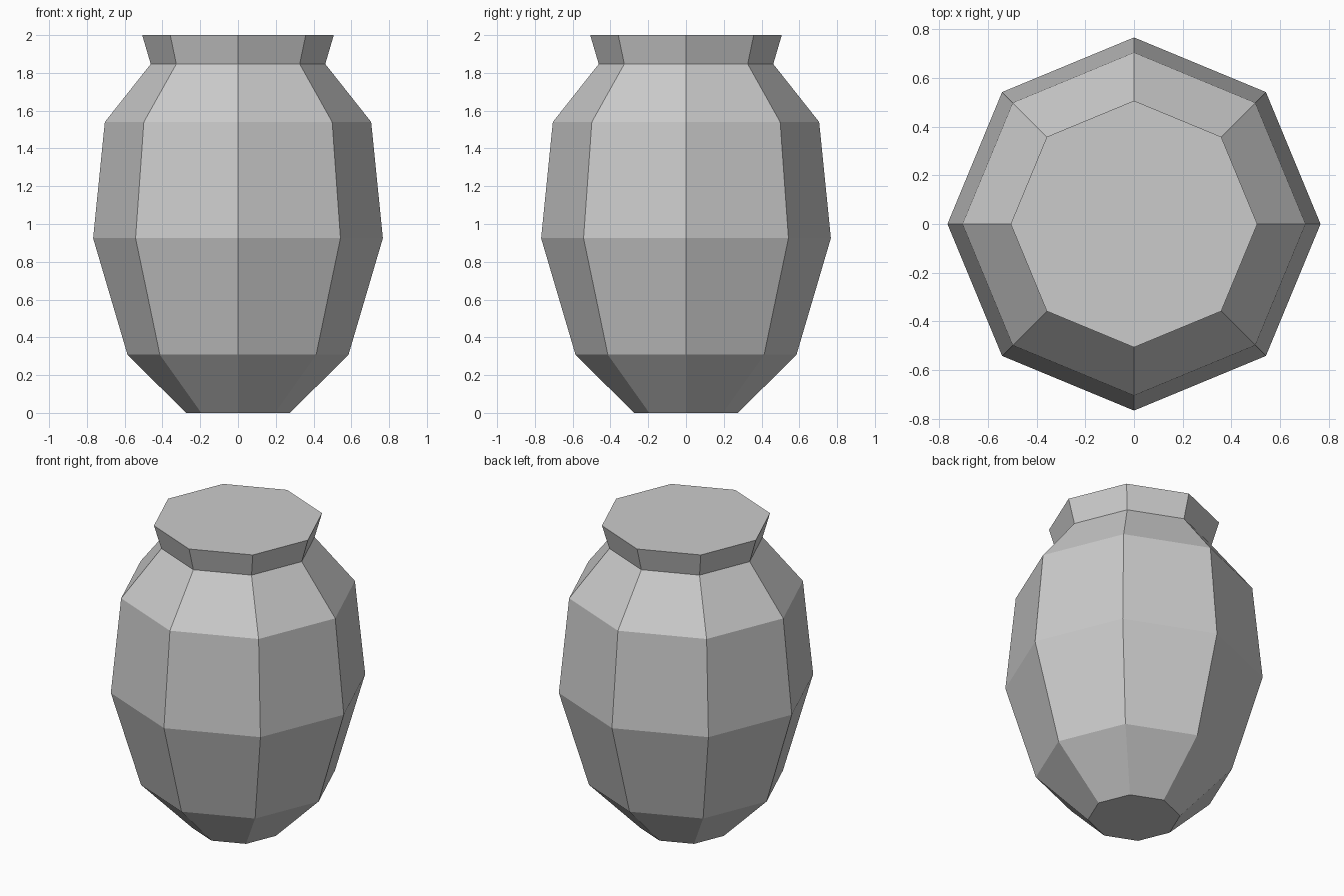
import bpy
import bmesh
import math

if "Cube" in bpy.data.objects:
    bpy.data.objects.remove(bpy.data.objects["Cube"])

SIDES = 8
# (radius, height) rings from foot to rim
PROFILE = [(0.275, 0.0), (0.585, 0.308), (0.767, 0.925),
           (0.705, 1.54), (0.462, 1.847), (0.507, 2.0)]

clay = bpy.data.materials.new("grey_clay")
clay.diffuse_color = (0.6, 0.6, 0.6, 1.0)
clay.use_nodes = True
clay.node_tree.nodes["Principled BSDF"].inputs["Base Color"].default_value = clay.diffuse_color

# Jar body: stacked octagonal rings, closed at foot and rim
bm = bmesh.new()
rings = []
for radius, z in PROFILE:
    angles = [2 * math.pi * i / SIDES for i in range(SIDES)]
    rings.append([bm.verts.new((radius * math.cos(a), radius * math.sin(a), z))
                  for a in angles])
for low, high in zip(rings, rings[1:]):
    for i in range(SIDES):
        j = (i + 1) % SIDES
        bm.faces.new((low[i], low[j], high[j], high[i]))
bm.faces.new(rings[0][::-1])  # foot
bm.faces.new(rings[-1])       # rim lid

mesh = bpy.data.meshes.new("jar")
bm.to_mesh(mesh)
bm.free()
mesh.materials.append(clay)
jar = bpy.data.objects.new("jar", mesh)
bpy.context.collection.objects.link(jar)
